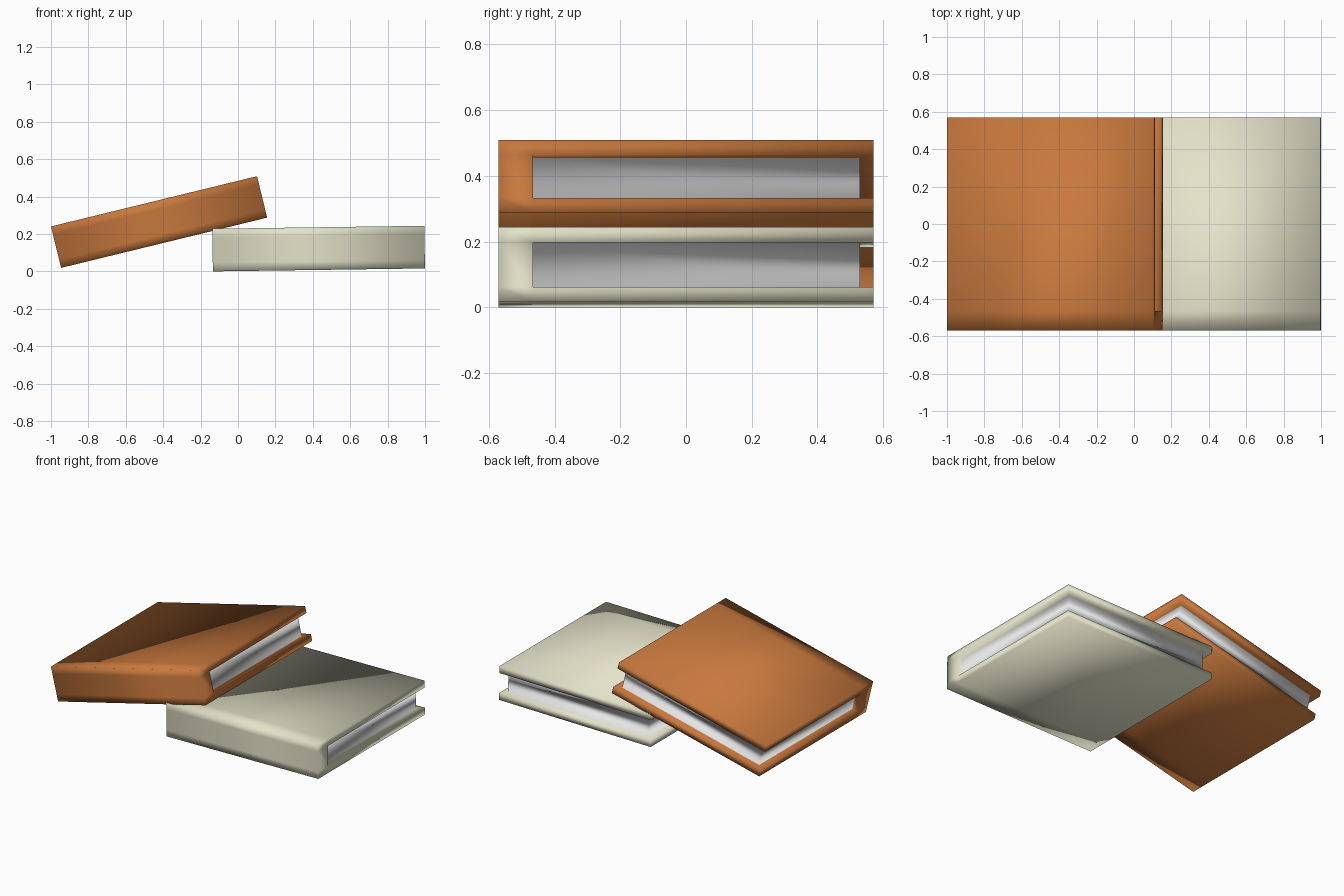
import bpy, bmesh, math

if "Cube" in bpy.data.objects:
    bpy.data.objects.remove(bpy.data.objects["Cube"])


def material(name, rgb):
    m = bpy.data.materials.new(name)
    m.diffuse_color = (*rgb, 1)
    m.use_nodes = True
    m.node_tree.nodes["Principled BSDF"].inputs["Base Color"].default_value = m.diffuse_color
    return m


orange = material("orange_cover", (0.58, 0.19, 0.047))
cream = material("cream_cover", (0.77, 0.76, 0.58))
paper = material("page_white", (0.82, 0.82, 0.83))

W, D, T = 1.134, 1.14, 0.228      # book width, depth, thickness
BOARD, LIP, SPINE = 0.046, 0.04, 0.105


def book(name, cover, x, z, tilt):
    """Hardback lying flat, spine to the front, pages recessed on three sides."""
    w, d = W / 2, D / 2
    s = d - SPINE
    levels = [-T / 2, -T / 2 + BOARD, T / 2 - BOARD, T / 2]
    # outline from the front left round the back to the front right
    outer = [(-w, -d), (-w, -s), (-w, d), (w, d), (w, -s), (w, -d)]
    inner = [(-w + LIP, -s), (-w + LIP, d - LIP), (w - LIP, d - LIP), (w - LIP, -s)]
    bm = bmesh.new()
    o = [[bm.verts.new((*p, h)) for p in outer] for h in levels]
    q = [[bm.verts.new((*p, h)) for p in inner] for h in levels[1:3]]

    def face(*v, mat=0):
        bm.faces.new(v).material_index = mat

    # boards and spine: outer walls, leaving the page opening
    for k in range(3):
        for i in range(6):
            if k == 1 and i in (1, 2, 3):
                continue
            j = (i + 1) % 6
            face(o[k][i], o[k][j], o[k + 1][j], o[k + 1][i])
    # outer sides of both boards
    for k in (0, 3):
        a = o[k]
        face(a[0], a[1], a[4], a[5])
        face(a[1], a[2], a[3], a[4])
    # page block walls and the inner lips of the boards
    for i in range(3):
        face(q[0][i], q[0][i + 1], q[1][i + 1], q[1][i], mat=1)
        for k in range(2):
            face(o[k + 1][i + 1], o[k + 1][i + 2], q[k][i + 1], q[k][i])
    # back of the spine beside the pages
    for a, b in ((1, 0), (4, 3)):
        face(o[1][a], q[0][b], q[1][b], o[2][a])

    bmesh.ops.recalc_face_normals(bm, faces=bm.faces[:])
    for f in bm.faces:
        f.smooth = True
    me = bpy.data.meshes.new(name)
    bm.to_mesh(me)
    bm.free()
    me.materials.append(cover)
    me.materials.append(paper)
    ob = bpy.data.objects.new(name, me)
    bpy.context.collection.objects.link(ob)
    ob.location = (x, 0, z)
    ob.rotation_euler = (0, math.radians(-tilt), 0)


# lower book lies nearly flat, upper book leans on its left edge
book("lower_book", cream, 0.431, 0.122, 0.8)
book("leaning_book", orange, -0.422, 0.264, 13.7)
